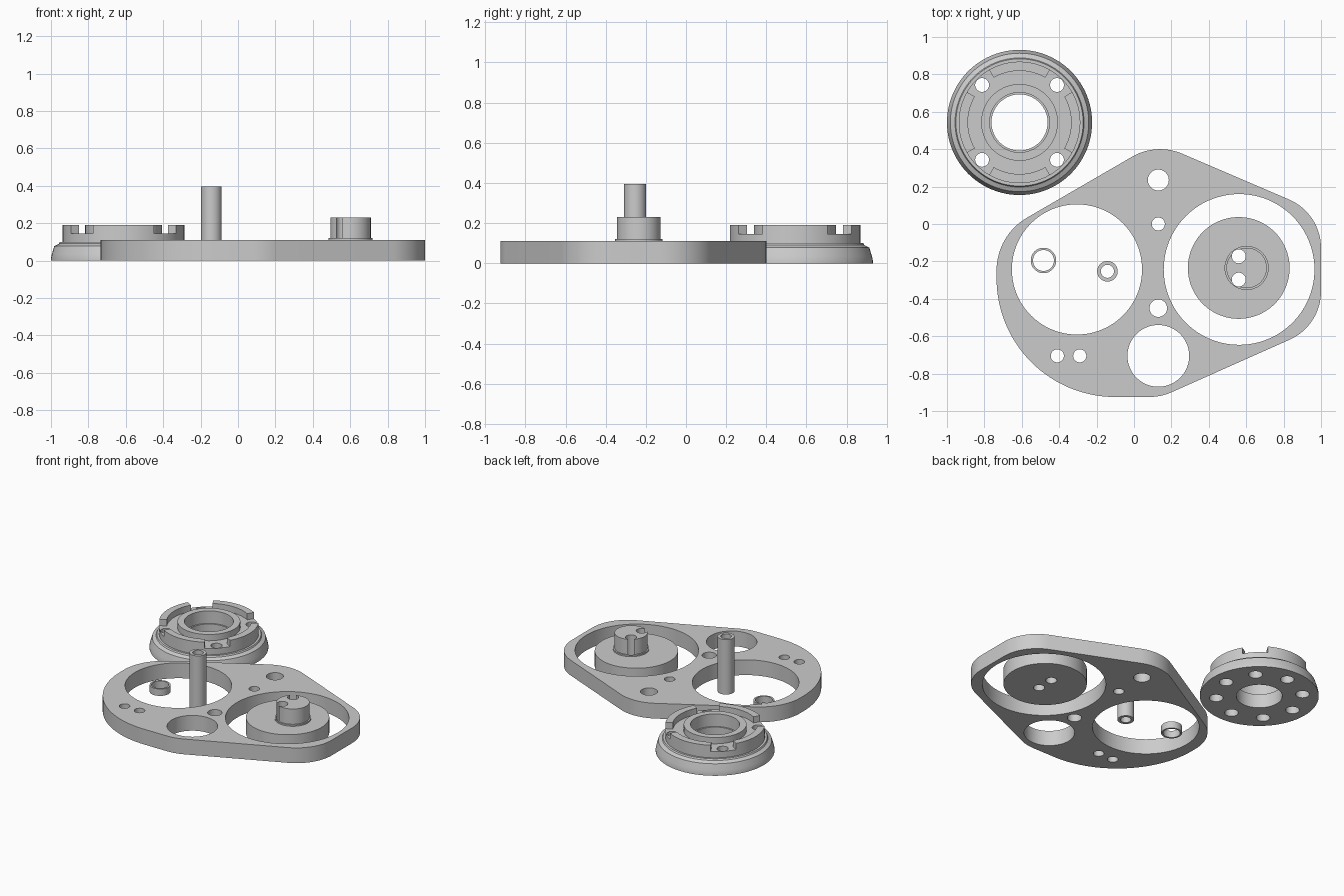
import bpy, bmesh, math
from mathutils import Vector

if "Cube" in bpy.data.objects:
    bpy.data.objects.remove(bpy.data.objects["Cube"])

grey = bpy.data.materials.new("plain grey")
grey.diffuse_color = (0.6, 0.6, 0.6, 1)
grey.use_nodes = True
grey.node_tree.nodes["Principled BSDF"].inputs["Base Color"].default_value = grey.diffuse_color


def finish(name, bm, loc=(0, 0, 0)):
    bmesh.ops.remove_doubles(bm, verts=bm.verts, dist=1e-5)
    bmesh.ops.recalc_face_normals(bm, faces=bm.faces)
    me = bpy.data.meshes.new(name)
    bm.to_mesh(me)
    bm.free()
    me.materials.append(grey)
    ob = bpy.data.objects.new(name, me)
    ob.location = loc
    bpy.context.collection.objects.link(ob)
    return ob


def activate(ob):
    bpy.ops.object.select_all(action='DESELECT')
    ob.select_set(True)
    bpy.context.view_layer.objects.active = ob


def smooth(ob):
    activate(ob)
    bpy.ops.object.shade_smooth_by_angle(angle=math.radians(25))


def lathe(name, profile, loc, steps=96):
    """Revolve a closed (radius, z) profile around the z axis."""
    bm = bmesh.new()
    vs = [bm.verts.new((r, 0, z)) for r, z in profile]
    es = [bm.edges.new((vs[i], vs[(i + 1) % len(vs)])) for i in range(len(vs))]
    bmesh.ops.spin(bm, geom=vs + es, axis=(0, 0, 1), cent=(0, 0, 0),
                   angle=2 * math.pi, steps=steps)
    return finish(name, bm, (*loc, 0))


def prism(name, outline, z0, z1, loc=(0, 0)):
    """Extrude a flat outline upwards."""
    bm = bmesh.new()
    face = bm.faces.new([bm.verts.new((x, y, z0)) for x, y in outline])
    up = bmesh.ops.extrude_face_region(bm, geom=[face])['geom']
    bmesh.ops.translate(bm, vec=(0, 0, z1 - z0),
                        verts=[v for v in up if isinstance(v, bmesh.types.BMVert)])
    return finish(name, bm, (*loc, 0))


def arc(cx, cy, r, a0, a1, n):
    return [(cx + r * math.cos(math.radians(a0 + (a1 - a0) * i / n)),
             cy + r * math.sin(math.radians(a0 + (a1 - a0) * i / n))) for i in range(n + 1)]


def drill(ob, holes):
    """Cut round holes given as (x, y, radius, z0, z1)."""
    for x, y, r, z0, z1 in holes:
        n = 96 if r > 0.1 else 40
        cutter = prism("hole_cutter", arc(0, 0, r, 0, 360, n)[:-1], z0, z1, (x, y))
        cutter.hide_render = True
        mod = ob.modifiers.new("hole", 'BOOLEAN')
        mod.operation, mod.solver, mod.object = 'DIFFERENCE', 'EXACT', cutter
        activate(ob)
        bpy.ops.object.modifier_apply(modifier=mod.name)
        bpy.data.objects.remove(cutter)


T = 0.11  # plate thickness

# Housing plate: outline of tangent arcs, then the bores
outline = (arc(0.717, -0.36, 0.283, -66, 0, 16) + arc(0.717, -0.129, 0.283, 0, 66, 16)
           + arc(0.14, 0.10, 0.30, 66, 120, 14) + arc(-0.408, -0.249, 0.327, 120, 180, 16)
           + arc(-0.10, -0.29, 0.635, 180, 270, 30) + arc(0.08, -0.625, 0.30, 270, 294, 8))
plate = prism("housing_plate", outline, 0, T)
bores = [(-0.305, -0.243, 0.348), (0.562, -0.243, 0.403), (0.13, 0.235, 0.056),
         (0.13, 0.0, 0.035), (0.13, -0.45, 0.047), (0.13, -0.705, 0.165),
         (-0.41, -0.705, 0.035), (-0.29, -0.705, 0.035)]
drill(plate, [(*b, -0.1, 0.3) for b in bores])
smooth(plate)

# Rotor disc with an offset boss, both pierced by two pin holes
pins = [(0.56, -0.235 + s * 0.062, 0.037, -0.1, 0.4) for s in (-1, 1)]
disc = prism("rotor_disc", arc(0, 0, 0.272, 0, 360, 96)[:-1], 0, T, (0.56, -0.235))
boss = prism("offset_boss", arc(0, 0, 0.108, 0, 360, 64)[:-1], 0.12, 0.23, (0.602, -0.235))
collar = prism("boss_collar", arc(0, 0, 0.118, 0, 360, 64)[:-1], T, 0.12, (0.602, -0.235))
for part in (disc, boss, collar):
    drill(part, pins)
    smooth(part)

# Hollow shaft and short bushing ring
smooth(lathe("hollow_shaft", [(0.035, 0), (0.055, 0), (0.055, 0.395), (0.035, 0.395)],
             (-0.142, -0.253), 48))
smooth(lathe("bushing_ring", [(0.056, 0), (0.068, 0), (0.068, 0.05), (0.056, 0.05)],
             (-0.484, -0.195), 48))

# Flange hub: stepped outside, inner collar with a counterbore
C = Vector((-0.612, 0.543))
hub = lathe("flange_hub", [
    (0.15, 0), (0.388, 0), (0.388, 0.012), (0.383, 0.035), (0.37, 0.078), (0.355, 0.085),
    (0.345, 0.09), (0.34, 0.1), (0.325, 0.1), (0.325, 0.145), (0.205, 0.145),
    (0.205, 0.19), (0.16, 0.19), (0.16, 0.1), (0.15, 0.1)], C)
bolt_holes = []
for i in range(8):
    a = math.radians(45 * i)
    x, y = C.x + 0.283 * math.cos(a), C.y + 0.283 * math.sin(a)
    bolt_holes.append((x, y, 0.045, -0.1, 0.07))
    if i % 2:
        bolt_holes.append((x, y, 0.037, -0.1, 0.3))
drill(hub, bolt_holes)
smooth(hub)

# Four raised rim segments between the notches
for i in range(4):
    a = 90 * i
    seg = arc(0, 0, 0.325, a - 30, a + 30, 16) + arc(0, 0, 0.276, a + 30, a - 30, 16)
    smooth(prism("rim_segment", seg, 0.145, 0.19, C))
